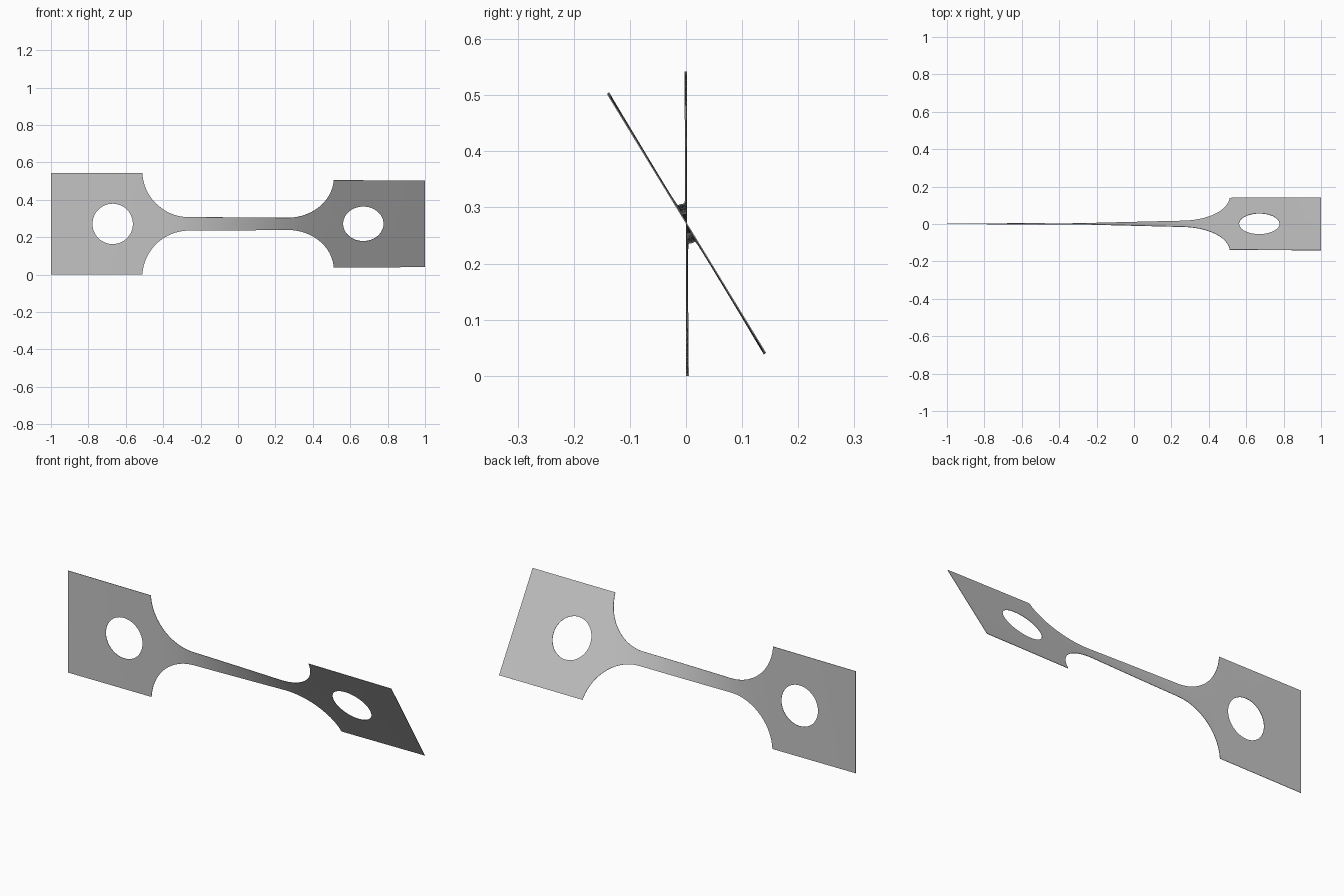
import bpy
import bmesh
from math import sin, cos, pi, sqrt, radians

cube = bpy.data.objects.get("Cube")
if cube:
    bpy.data.objects.remove(cube, do_unlink=True)

HEAD = 0.271        # half height of the end tabs, also the height of the axis
NECK = 0.036        # half height of the neck
FILLET = 0.25       # fillet radius
NECK_END = 0.262    # where the fillets begin
HOLE_X, HOLE_R = 0.67, 0.108
TWIST = radians(31.4)
THICK = 0.002

reach = sqrt(FILLET ** 2 - (FILLET + NECK - HEAD) ** 2)
TAB = NECK_END + reach


def half_height(x):
    """Outline of the strip above its axis."""
    s = abs(x) - NECK_END
    if s <= 0:
        return NECK
    if s >= reach - 1e-6:
        return HEAD
    return NECK + FILLET - sqrt(FILLET ** 2 - s ** 2)


def hole_height(x):
    return sqrt(max(0, HOLE_R ** 2 - (abs(x) - HOLE_X) ** 2))


# Stations along one half, mirrored to the other
half = [NECK_END * i / 12 for i in range(13)]
half += [NECK_END + reach * sin(pi / 2 * i / 20) for i in range(1, 21)]
half += [HOLE_X - HOLE_R * cos(pi * i / 24) for i in range(25)]
half += [TAB + (HOLE_X - HOLE_R - TAB) / 2, 0.85, 0.92, 1.0]
stations = sorted({round(s * x, 6) for x in half for s in (-1, 1)})

# The twist gathers where the strip is narrow
angles = [0.0]
for a, b in zip(stations, stations[1:]):
    angles.append(angles[-1] + (b - a) * half_height((a + b) / 2) ** -1.7)
angles = [TWIST * a / angles[-1] for a in angles]

# Upper and lower halves of the twisted strip, leaving the holes open
bm = bmesh.new()
for side in (1, -1):
    rows = []
    for x, a in zip(stations, angles):
        low, high = hole_height(x), half_height(x)
        row = []
        for t in (0, 0.5, 1):
            r = side * (low + (high - low) * t)
            row.append(bm.verts.new((x, -r * sin(a), HEAD + r * cos(a))))
        rows.append(row)
    for p, q in zip(rows, rows[1:]):
        for k in range(2):
            bm.faces.new((p[k], q[k], q[k + 1], p[k + 1]))
bmesh.ops.remove_doubles(bm, verts=bm.verts, dist=1e-5)
bmesh.ops.recalc_face_normals(bm, faces=bm.faces)
bmesh.ops.solidify(bm, geom=bm.faces[:], thickness=THICK)
bmesh.ops.recalc_face_normals(bm, faces=bm.faces)

mesh = bpy.data.meshes.new("twisted_strip")
bm.to_mesh(mesh)
bm.free()
strip = bpy.data.objects.new("twisted_strip", mesh)
bpy.context.collection.objects.link(strip)

# Plain grey metal
grey = bpy.data.materials.new("light_grey")
grey.use_nodes = True
colour = (0.55, 0.55, 0.55, 1)
grey.diffuse_color = colour
grey.node_tree.nodes["Principled BSDF"].inputs["Base Color"].default_value = colour
mesh.materials.append(grey)

bpy.ops.object.select_all(action="DESELECT")
strip.select_set(True)
bpy.context.view_layer.objects.active = strip
bpy.ops.object.shade_smooth_by_angle(angle=radians(30))
